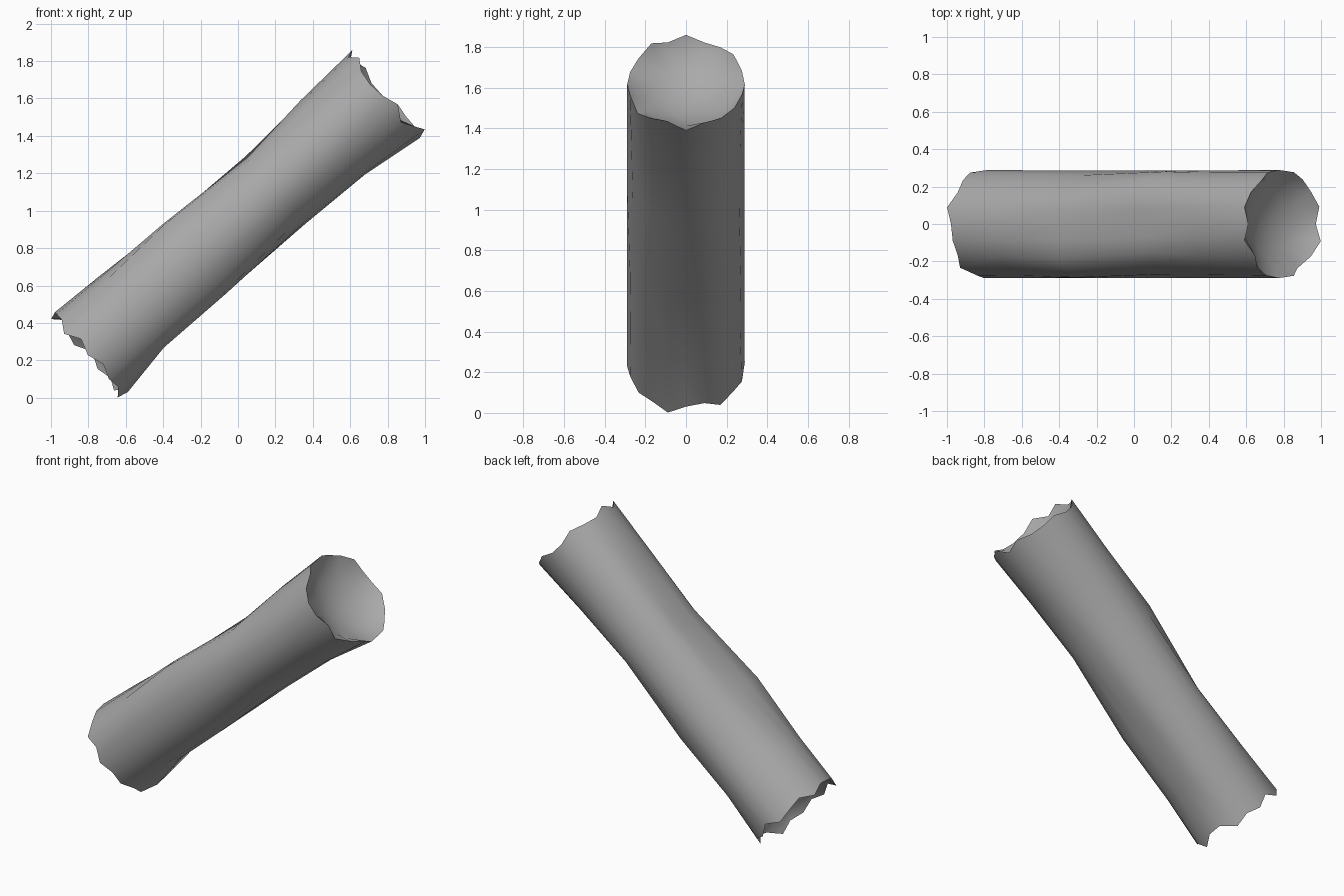
import bpy, bmesh
from math import sin, cos, pi
from mathutils import Matrix

SIDES = 20
cube = bpy.data.objects.get("Cube")
if cube:
    bpy.data.objects.remove(cube, do_unlink=True)

grey = bpy.data.materials.new("mid grey")
grey.use_nodes = True
grey.diffuse_color = (0.4, 0.4, 0.4, 1)
grey.node_tree.nodes["Principled BSDF"].inputs["Base Color"].default_value = (0.4, 0.4, 0.4, 1)

# Ragged rim heights in hundredths, around the tube from the top towards +y
low_rim = [105, 109, 105, 107, 109, 104, 108, 106, 109, 103,
           104, 110, 106, 107, 104, 107, 104, 109, 105, 105]
high_rim = [107, 103, 104, 106, 103, 103, 106, 105, 105, 107,
            103, 108, 105, 101, 106, 103, 102, 103, 107, 103]

# Dented, slightly twisted cross-sections: position along the axis,
# then radii in eight directions from the top towards +y
round_end = [.289] * 8
sections = [
    (-1.06, round_end),
    (-.74, [.276, .27, .287, .27, .235, .28, .289, .292]),
    (-.3, [.25, .25, .287, .28, .235, .29, .289, .32]),
    (.27, [.225, .305, .287, .25, .242, .25, .289, .27]),
    (.68, [.27, .292, .287, .27, .255, .27, .289, .28]),
    (1.06, [.289, .289, .289, .295, .302, .295, .289, .289]),
]


def ring(bm, radii, heights):
    verts = []
    for k in range(SIDES):
        # Ease between the two nearest directions
        i, f = divmod(k * 8 / SIDES, 1)
        f = (1 - cos(pi * f)) / 2
        r = radii[int(i)] * (1 - f) + radii[(int(i) + 1) % 8] * f
        a = 2 * pi * k / SIDES
        verts.append(bm.verts.new((r * cos(a), r * sin(a), heights[k])))
    return verts


def bridge(bm, a, b):
    for k in range(SIDES):
        n = (k + 1) % SIDES
        bm.faces.new((a[k], a[n], b[n], b[k]))


def finish(bm, name):
    # Lay the axis over in the xz plane and lift it to the ground
    x, z = .75, .661
    bm.transform(Matrix(((-z, 0, x, 0), (0, 1, 0, 0), (x, 0, z, .935), (0, 0, 0, 1))))
    mesh = bpy.data.meshes.new(name)
    bm.to_mesh(mesh)
    bm.free()
    mesh.materials.append(grey)
    obj = bpy.data.objects.new(name, mesh)
    bpy.context.collection.objects.link(obj)
    bpy.ops.object.select_all(action="DESELECT")
    obj.select_set(True)
    bpy.context.view_layer.objects.active = obj
    bpy.ops.object.shade_smooth_by_angle(angle=pi / 4)


# Tube wall
rims = {-1.06: [-h / 100 for h in low_rim], 1.06: [h / 100 for h in high_rim]}
bm = bmesh.new()
loops = [ring(bm, radii, rims.get(t, [t] * SIDES)) for t, radii in sections]
for a, b in zip(loops, loops[1:]):
    bridge(bm, a, b)
bmesh.ops.recalc_face_normals(bm, faces=bm.faces)
finish(bm, "tube_wall")

# Recessed ends: a lip inside the ragged rim, then a shallow dish
for name, (t, radii), side in (("lower_end", sections[0], -1), ("upper_end", sections[-1], 1)):
    bm = bmesh.new()
    loops = [ring(bm, radii, rims[t])]
    for r, h in ((.255, 1.01), (.16, .965), (.06, .94)):
        loops.append(ring(bm, [r] * 8, [side * h] * SIDES))
    for a, b in zip(loops, loops[1:]):
        bridge(bm, a, b)
    bm.faces.new(loops[-1])
    bmesh.ops.recalc_face_normals(bm, faces=bm.faces)
    # The dish looks outwards along the axis
    bm.faces.ensure_lookup_table()
    if bm.faces[-1].normal.z * side < 0:
        bmesh.ops.reverse_faces(bm, faces=bm.faces)
    finish(bm, name)
